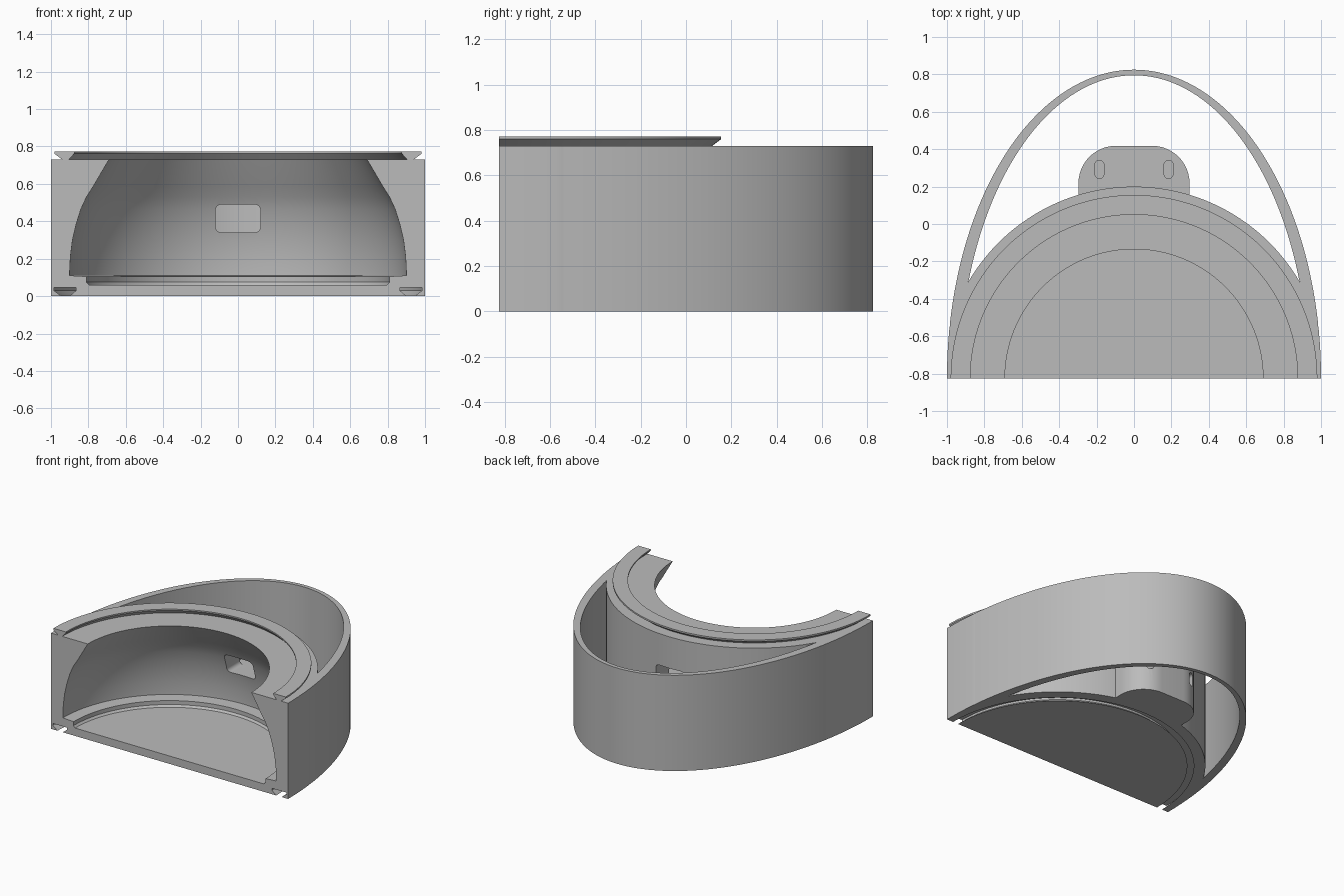
import bpy, bmesh, math

if "Cube" in bpy.data.objects:
    bpy.data.objects.remove(bpy.data.objects["Cube"])

CUT_Y = -0.825      # plane of the half cut, also the axis of revolution
DISC_R = 1.025      # radius of the housing body
HEIGHT = 0.73
STEPS = 128

grey = bpy.data.materials.new("plain grey")
grey.use_nodes = True
grey.diffuse_color = (0.5, 0.5, 0.5, 1)
grey.node_tree.nodes["Principled BSDF"].inputs["Base Color"].default_value = (0.5, 0.5, 0.5, 1)


def ellipse_r(t, a, b):
    return 1 / math.hypot(math.cos(t) / a, math.sin(t) / b)


def outer_r(t):
    return ellipse_r(t, 1.0, 1.65)


def polar(r, t, z):
    return (r * math.cos(t), CUT_Y + r * math.sin(t), z)


def finish(name, bm):
    bmesh.ops.remove_doubles(bm, verts=bm.verts, dist=0.00005)
    bmesh.ops.recalc_face_normals(bm, faces=bm.faces)
    mesh = bpy.data.meshes.new(name)
    bm.to_mesh(mesh)
    bm.free()
    mesh.materials.append(grey)
    obj = bpy.data.objects.new(name, mesh)
    bpy.context.collection.objects.link(obj)
    return obj


def sweep(name, sections, closed):
    """Skin a row of equal sections and cap both ends."""
    bm = bmesh.new()
    rows = [[bm.verts.new(p) for p in s] for s in sections]
    n = len(rows[0])
    for a, b in zip(rows, rows[1:]):
        for i in range(n if closed else n - 1):
            j = (i + 1) % n
            bm.faces.new((a[i], a[j], b[j], b[i]))
    bm.faces.new(rows[0])
    bm.faces.new(rows[-1])
    return finish(name, bm)


def rounded_rect(cx, cy, w, h, r, n=6):
    pts = []
    for k, (sx, sy) in enumerate([(1, 1), (-1, 1), (-1, -1), (1, -1)]):
        for i in range(n + 1):
            t = math.pi / 2 * (k + i / n)
            pts.append((cx + sx * (w / 2 - r) + r * math.cos(t),
                        cy + sy * (h / 2 - r) + r * math.sin(t)))
    return pts


def prism(name, pts, lo, hi, axis="z"):
    place = (lambda p, d: (p[0], p[1], d)) if axis == "z" else (lambda p, d: (p[0], d, p[1]))
    return sweep(name, [[place(p, d) for p in pts] for d in (lo, hi)], True)


def carve(obj, cutter):
    """Subtract the cutter for good and remove it."""
    mod = obj.modifiers.new("carve", "BOOLEAN")
    mod.operation = "DIFFERENCE"
    mod.solver = "EXACT"
    mod.object = cutter
    bpy.context.view_layer.update()
    graph = bpy.context.evaluated_depsgraph_get()
    mesh = bpy.data.meshes.new_from_object(obj.evaluated_get(graph))
    obj.modifiers.clear()
    obj.data = mesh
    bpy.data.objects.remove(cutter)


# Housing body: floor, dovetail groove below, dovetail ridge on top, domed cavity
profile = [
    (0, 0), (0.9, 0), (0.865, 0.03), (0.865, 0.045), (0.985, 0.045), (0.985, 0.03), (0.945, 0),
    (DISC_R, 0), (DISC_R, HEIGHT),
    (0.94, HEIGHT), (0.98, 0.76), (0.98, 0.772), (0.875, 0.772), (0.875, 0.762), (0.905, HEIGHT),
    (0.69, HEIGHT), (0.775, 0.585), (0.81, 0.53), (0.84, 0.465), (0.865, 0.385),
    (0.885, 0.3), (0.896, 0.21), (0.9, 0.13), (0.9, 0.11),
    (0.81, 0.105), (0.81, 0.075), (0.797, 0.06), (0, 0.06)]
angles = [math.pi * i / STEPS for i in range(STEPS + 1)]
body = sweep("housing_body",
             [[polar(min(r, outer_r(t)), t, z) for r, z in profile] for t in angles], False)
carve(body, prism("window_cutter", rounded_rect(0, 0.415, 0.24, 0.15, 0.03), -0.2, 0.4, "y"))

# Elliptical outer wall, growing out of the body on both sides
start = math.asin(math.sqrt((1 - 1 / DISC_R ** 2) / (1 - 1 / 1.65 ** 2))) + 0.002
sections = []
for i in range(STEPS + 1):
    t = start + (math.pi - 2 * start) * i / STEPS
    inner = max(DISC_R - 0.0005, ellipse_r(t, 0.9335, 1.62))
    sections.append([polar(inner, t, 0), polar(outer_r(t), t, 0),
                     polar(outer_r(t), t, HEIGHT), polar(inner, t, HEIGHT)])
wall = sweep("outer_wall", sections, True)

# Rear boss with rounded corners, hugging the body
half, back, corner = 0.297, 0.418, 0.2
outline = []
for side in (1, -1):
    for i in range(13):
        t = math.pi / 2 * (i if side > 0 else 12 - i) / 12
        outline.append((side * (half - corner + corner * math.cos(t)),
                        back - corner + corner * math.sin(t)))
for i in range(17):
    x = half * (i / 8 - 1)
    outline.append((x, CUT_Y + math.sqrt((DISC_R - 0.003) ** 2 - x * x)))
boss = prism("rear_boss", outline, 0, 0.338)

# Angled strap channels: down from the top, out through the back
for x in (-0.185, 0.185):
    carve(boss, prism("slot_cutter", rounded_rect(x, 0.292, 0.048, 0.096, 0.023), 0.17, 0.5))
    carve(boss, prism("exit_cutter", rounded_rect(x, 0.22, 0.047, 0.1, 0.02), 0.29, 0.6, "y"))

# Smooth curved faces, keep edges sharp
bpy.ops.object.select_all(action="DESELECT")
for obj in (body, wall, boss):
    obj.select_set(True)
bpy.context.view_layer.objects.active = body
bpy.ops.object.shade_smooth_by_angle(angle=math.radians(25))
